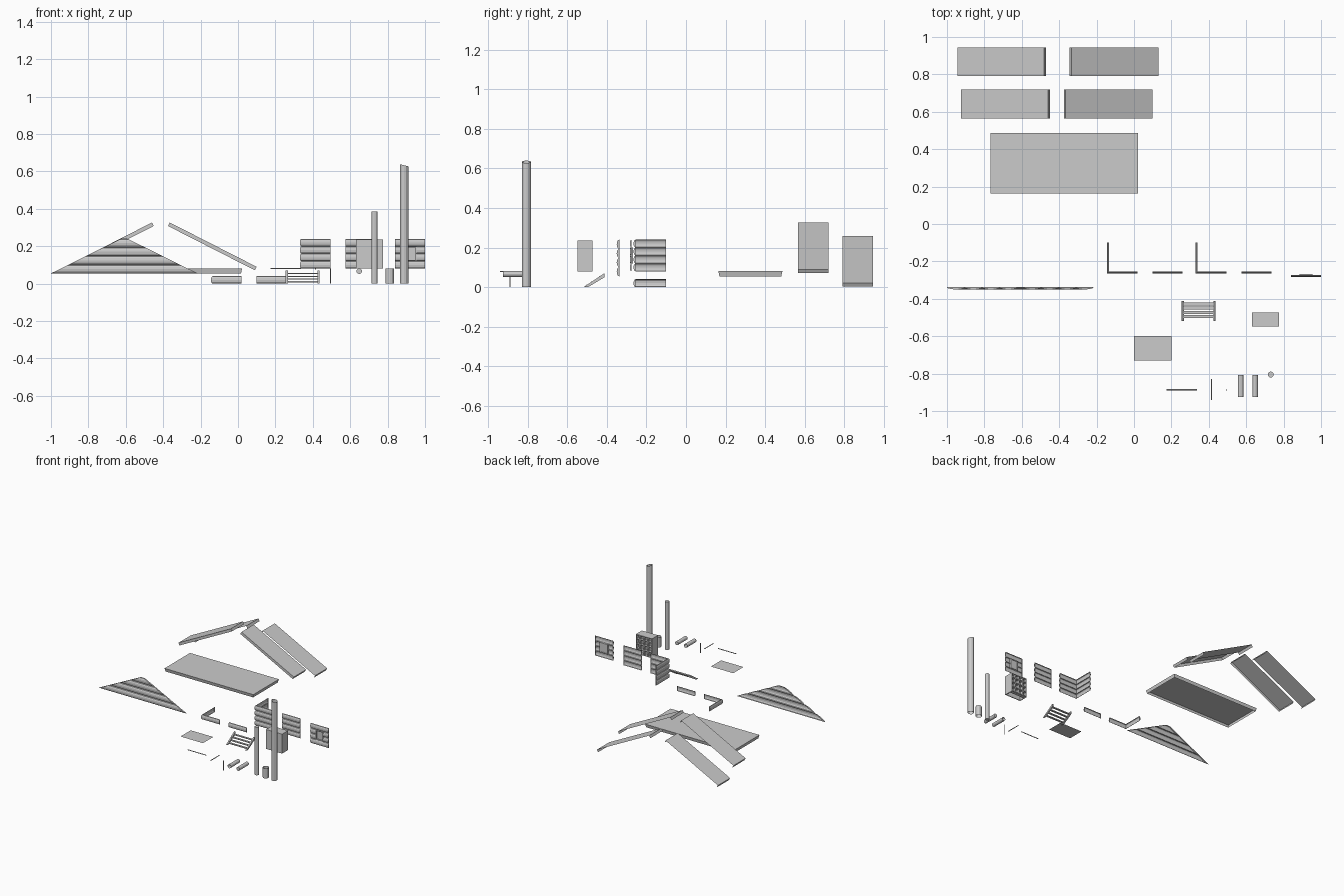
import bpy, math
from mathutils import Vector

if "Cube" in bpy.data.objects:
    bpy.data.objects.remove(bpy.data.objects["Cube"])


def mesh(name, verts, faces):
    me = bpy.data.meshes.new(name)
    me.from_pydata([tuple(v) for v in verts], [], faces)
    me.update()
    ob = bpy.data.objects.new(name, me)
    bpy.context.collection.objects.link(ob)
    return ob


def boxes(name, items):
    # Several boxes joined in one mesh: (x0, x1, y0, y1, z0, z1)
    v, f = [], []
    for x0, x1, y0, y1, z0, z1 in items:
        b = len(v)
        v += [(x, y, z) for z in (z0, z1) for x, y in ((x0, y0), (x1, y0), (x1, y1), (x0, y1))]
        f += [[b + i for i in q] for q in ((3, 2, 1, 0), (4, 5, 6, 7), (0, 1, 5, 4),
                                           (1, 2, 6, 5), (2, 3, 7, 6), (3, 0, 4, 7))]
    return mesh(name, v, f)


def logs(name, path, z0, rows, h=0.04, bulge=0.01, seg=6):
    # Stack of half-round log faces; path(d, z) gives the plan points at bulge d
    v, f = [], []
    for r in range(rows):
        base = len(v)
        for i in range(seg + 1):
            t = math.pi * i / seg
            z = z0 + r * h + h * (1 - math.cos(t)) / 2
            pts = path(bulge * math.sin(t), z)
            n = len(pts)
            v += [(x, y, z) for x, y in pts]
        for i in range(seg):
            for k in range(n - 1):
                a = base + i * n + k
                f.append((a, a + 1, a + n + 1, a + n))
        for k in (0, n - 1):  # end grain
            f.append([base + i * n + k for i in range(seg + 1)])
    ob = mesh(name, v, f)
    return ob


def straight(x0, x1, y):
    return lambda d, z: [(x0, y - d), (x1, y - d)]


def corner(x0, x1, y0, y1):
    return lambda d, z: [(x0 - d, y1), (x0 - d, y0 - d), (x1, y0 - d)]


def tube(name, p, q, r, caps, sides=12, tilt=0.0):
    p, q = Vector(p), Vector(q)
    ax = (q - p).normalized()
    u = Vector((1, 0, 0)) if abs(ax.x) < 0.9 else Vector((0, 1, 0))
    w = ax.cross(u)
    v = []
    for c, s in ((p, 0), (q, tilt)):
        for i in range(sides):
            t = 2 * math.pi * i / sides
            v.append(c + r * (math.cos(t) * u + math.sin(t) * w) - ax * s * math.cos(t))
    f = [(i, (i + 1) % sides, sides + (i + 1) % sides, sides + i) for i in range(sides)]
    if caps:
        f += [list(range(sides))[::-1], list(range(sides, 2 * sides))]
    return mesh(name, v, f)


# Roof panels: thin sloped shells, open below; the end panels have a front skirt
def roof(name, x_low, x_high, z_low, z_high, y0, y1, skirt):
    s = 1 if x_high > x_low else -1
    n = Vector((s * 0.47, 0, -0.88)) * 0.021
    prof = [Vector((x_low, 0, z_low)) + n, Vector((x_low, 0, z_low)), Vector((x_high, 0, z_high)),
            Vector((x_high, 0, z_high)) + n]
    v = [p + Vector((0, y, 0)) for y in (y0, y1) for p in prof]
    f = [(0, 1, 5, 4), (1, 2, 6, 5), (2, 3, 7, 6)]
    if skirt:
        f.append((3, 2, 1, 0))
    return mesh(name, v, f)


for label, y0, y1, lx, rx, zl, sk in (("end", 0.565, 0.72, -0.925, 0.10, 0.09, True),
                                      ("middle", 0.79, 0.945, -0.945, 0.13, 0.022, False)):
    roof("roof_%s_left" % label, lx, lx + 0.465, zl, zl + 0.237, y0, y1, sk)
    roof("roof_%s_right" % label, rx, rx - 0.465, zl, zl + 0.237, y0, y1, sk)

# Floor platform, open underneath with slightly tapered skirts
fv = [(x, y, z) for z, e in ((0.055, 0.006), (0.081, 0)) for x, y in
      ((-0.767 + e, 0.163 + e), (0.022 - e, 0.163 + e), (0.022 - e, 0.487 - e), (-0.767 + e, 0.487 - e))]
mesh("floor", fv, [(4, 5, 6, 7), (0, 1, 5, 4), (1, 2, 6, 5), (2, 3, 7, 6), (3, 0, 4, 7)])


# Log gable
def gable_path(d, z):
    w = 0.392 - (z - 0.055) / 0.185 * 0.374
    return [(-0.608 - w, -0.337 - d), (-0.608 + w, -0.337 - d)]


logs("gable", gable_path, 0.055, 4, 0.0463, 0.013)

# Log walls and low foundation logs
logs("base_corner", corner(-0.135, 0.02, -0.255, -0.1), 0, 1)
logs("base_log", straight(0.10, 0.26, -0.255), 0, 1)
logs("wall_corner", corner(0.34, 0.495, -0.255, -0.1), 0.08, 4)
logs("wall_plain", straight(0.575, 0.735, -0.255), 0.08, 4)

# Wall with window
for nm, a, b, z, r in (("lower", 0.84, 1.0, 0.08, 1), ("left", 0.84, 0.885, 0.12, 2),
                       ("right", 0.955, 1.0, 0.12, 2), ("upper", 0.84, 1.0, 0.20, 1)):
    logs("window_wall_" + nm, straight(a, b, -0.274), z, r)
boxes("window_frame", [(0.885, 0.892, -0.283, -0.268, 0.12, 0.20), (0.948, 0.955, -0.283, -0.268, 0.12, 0.20),
                       (0.885, 0.955, -0.283, -0.268, 0.12, 0.127), (0.885, 0.955, -0.283, -0.268, 0.193, 0.20),
                       (0.89, 0.95, -0.273, -0.271, 0.125, 0.195)])

# Counter with open cubbyholes at the back
x0, x1, y0, y1, z0, z1 = 0.632, 0.775, -0.547, -0.472, 0.08, 0.236
t = 0.006
parts = [(x0, x1, y0, y0 + t, z0, z1), (x0, x0 + t, y0, y1, z0, z1), (x1 - t, x1, y0, y1, z0, z1),
         (x0, x1, y0, y1, z1 - t, z1), (x0, x1, -0.498, -0.494, z0, z1)]
parts += [(x0 + (x1 - x0) * i / 4 - 0.003, x0 + (x1 - x0) * i / 4 + 0.003, -0.495, y1, z0, z1) for i in (1, 2, 3)]
parts += [(x0, x1, -0.495, y1, z0 + (z1 - z0) * i / 4, z0 + (z1 - z0) * i / 4 + t) for i in range(4)]
boxes("counter", parts)

# Stairs: two slanted stringers and four treads
for nm, a in (("left", 0.255), ("right", 0.426)):
    pr = [(-0.518, 0), (-0.495, 0), (-0.412, 0.05), (-0.412, 0.07)]
    v = [(x, y, z) for x in (a, a + 0.011) for y, z in pr]
    mesh("stringer_" + nm, v, [(3, 2, 1, 0), (4, 5, 6, 7), (0, 1, 5, 4), (1, 2, 6, 5), (2, 3, 7, 6), (3, 0, 4, 7)])
boxes("treads", [(0.265, 0.428, -0.502 + 0.022 * i, -0.486 + 0.022 * i, 0.007 + 0.0145 * i, 0.013 + 0.0145 * i)
                 for i in range(4)])

# Thin deck sheet
mesh("deck_sheet", [(0, -0.73, 0.08), (0.2, -0.73, 0.08), (0.2, -0.6, 0.08), (0, -0.6, 0.08)], [(0, 1, 2, 3)])

# Thin trim rods
tube("trim_long", (0.175, -0.886, 0.08), (0.337, -0.886, 0.08), 0.003, True, 6)
tube("trim_short", (0.415, -0.94, 0.078), (0.415, -0.828, 0.078), 0.003, True, 6)
tube("trim_upright", (0.494, -0.888, 0), (0.494, -0.888, 0.08), 0.003, True, 6)

# Round beams and posts, some open-ended
tube("beam_open", (0.57, -0.925, 0.067), (0.57, -0.808, 0.067), 0.015, False)
tube("beam_capped", (0.648, -0.925, 0.067), (0.648, -0.808, 0.067), 0.015, True)
tube("post_capped", (0.731, -0.805, 0), (0.731, -0.805, 0.385), 0.016, True)
tube("post_short", (0.812, -0.806, 0), (0.812, -0.806, 0.08), 0.023, False)
tube("post_tall", (0.888, -0.806, 0), (0.888, -0.806, 0.633), 0.023, False, 12, 0.006)
